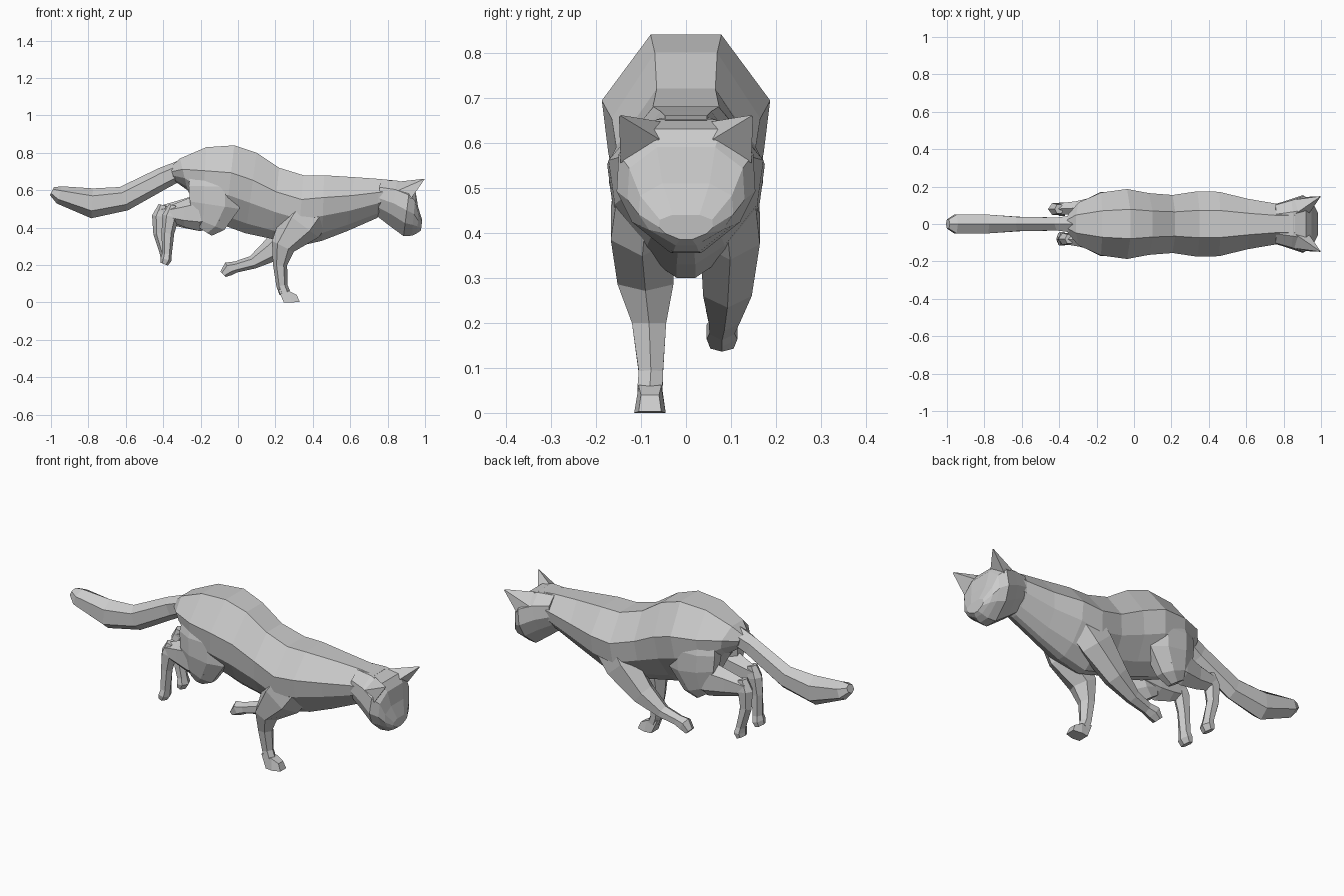
import bpy, bmesh, math
from mathutils import Vector


def make_object(name, rings):
    """Skin a list of equal-sized vertex rings into a flat shaded closed mesh."""
    bm = bmesh.new()
    vr = [[bm.verts.new(p) for p in ring] for ring in rings]
    n = len(rings[0])
    for a, b in zip(vr, vr[1:]):
        for i in range(n):
            j = (i + 1) % n
            bm.faces.new((a[i], a[j], b[j], b[i]))
    bm.faces.new(vr[0])
    bm.faces.new(vr[-1])
    bmesh.ops.recalc_face_normals(bm, faces=bm.faces)
    me = bpy.data.meshes.new(name)
    bm.to_mesh(me)
    bm.free()
    ob = bpy.data.objects.new(name, me)
    bpy.context.collection.objects.link(ob)
    return ob


def spine_loft(name, sections, half):
    """Sections: top x, top z, bottom x, bottom z, half width."""
    outline = half + [(-u, t) for u, t in reversed(half)]
    rings = []
    for xt, zt, xb, zb, w in sections:
        rings.append([(xt + (xb - xt) * t, u * w, zt + (zb - zt) * t)
                      for u, t in outline])
    return make_object(name, rings)


def limb(name, points, n=6):
    """Points: x, y, z, radius in the side plane, radius across."""
    rings = []
    for i, (x, y, z, r, ry) in enumerate(points):
        p, q = points[max(i - 1, 0)], points[min(i + 1, len(points) - 1)]
        t = Vector((q[0] - p[0], 0, q[2] - p[2])).normalized()
        side = Vector((-t.z, 0, t.x))
        ring = []
        for k in range(n):
            a = 2 * math.pi * (k + 0.5) / n
            v = Vector((x, y, z)) + side * (r * math.sin(a))
            v.y += ry * math.cos(a) / math.cos(math.pi / n)
            ring.append(v)
        rings.append(ring)
    return make_object(name, rings)


# Torso and neck
spine_loft("body", [
    (-.36, .725, -.34, .65, .05),
    (-.31, .77, -.27, .60, .115),
    (-.17, .83, -.19, .46, .168),
    (-.02, .84, -.07, .41, .187),
    (.10, .80, .04, .37, .165),
    (.22, .72, .18, .34, .155),
    (.35, .68, .32, .30, .175),
    (.46, .68, .45, .33, .172),
    (.62, .67, .58, .38, .135),
    (.76, .66, .74, .45, .11),
    (.86, .65, .80, .49, .11),
], [(.42, 0), (1, .34), (.92, .62), (.5, .88), (.12, 1)])

# Head with a short muzzle
spine_loft("head", [
    (.76, .655, .745, .46, .105),
    (.85, .652, .81, .41, .13),
    (.92, .63, .885, .355, .154),
    (.95, .59, .93, .357, .13),
    (.963, .51, .96, .372, .105),
    (.985, .44, .978, .385, .06),
], [(.5, 0), (.97, .2), (1, .5), (.78, .75), (.22, 1)])

# Ears, thin tapered wedges pointing forward
for s, side in ((-1, "right"), (1, "left")):
    base = [Vector((x, s * y, z)) for x, y, z in (
        (.85, .045, .645), (.935, .055, .605), (.925, .145, .555), (.86, .13, .60))]
    tip = Vector((1.0, s * .149, .662))
    make_object("ear_" + side, [base, [tip.lerp(v, .05) for v in base]])

# Tail
limb("tail", [
    (-.28, 0, .72, .05, .05),
    (-.40, 0, .665, .058, .035),
    (-.61, 0, .555, .066, .038),
    (-.78, 0, .53, .08, .05),
    (-.955, 0, .575, .048, .05),
    (-.995, 0, .595, .024, .025),
])

# Front leg planted on the ground
limb("front_leg_right", [
    (.42, -.085, .54, .12, .065),
    (.335, -.097, .42, .12, .07),
    (.24, -.09, .30, .065, .062),
    (.225, -.082, .20, .038, .038),
    (.235, -.078, .09, .03, .027),
    (.25, -.08, .05, .03, .028),
])
make_object("front_paw_right", [
    [(.215, -.105, .07), (.215, -.055, .07), (.245, -.05, 0), (.245, -.11, 0)],
    [(.275, -.105, .06), (.275, -.055, .06), (.285, -.045, 0), (.285, -.115, 0)],
    [(.315, -.1, .04), (.315, -.06, .04), (.33, -.055, .003), (.33, -.105, .003)],
])

# Front leg swept back in the air
limb("front_leg_left", [
    (.42, .085, .54, .12, .065),
    (.32, .098, .41, .105, .066),
    (.19, .092, .285, .066, .054),
    (.08, .085, .215, .036, .034),
    (-.01, .08, .19, .03, .028),
    (-.05, .08, .18, .038, .034),
    (-.08, .08, .15, .02, .026),
])

# Hind legs: broad thigh, shin running back, hanging foot
for s, side, dx in ((-1, "right", .0), (1, "left", -.055)):
    limb("thigh_" + side, [
        (-.12, s * .08, .72, .14, .06),
        (-.125, s * .10, .62, .15, .07),
        (-.125, s * .105, .52, .145, .066),
        (-.155, s * .10, .42, .095, .05),
        (-.18, s * .095, .382, .05, .03),
    ], 8)
    limb("shin_" + side, [
        (-.10, s * .10, .48, .085, .055),
        (-.21, s * .095, .48, .098, .05),
        (-.29 + dx * .4, s * .085, .475, .072, .036),
        (-.37 + dx, s * .08, .475, .04, .028),
    ])
    limb("hind_foot_" + side, [
        (-.345 + dx, s * .08, .52, .025, .024),
        (-.36 + dx, s * .08, .46, .045, .032),
        (-.375 + dx * .8, s * .08, .37, .034, .026),
        (-.38 + dx * .2, s * .08, .26, .026, .028),
        (-.385, s * .08, .23, .03, .036),
        (-.395, s * .08, .205, .022, .03),
    ])
